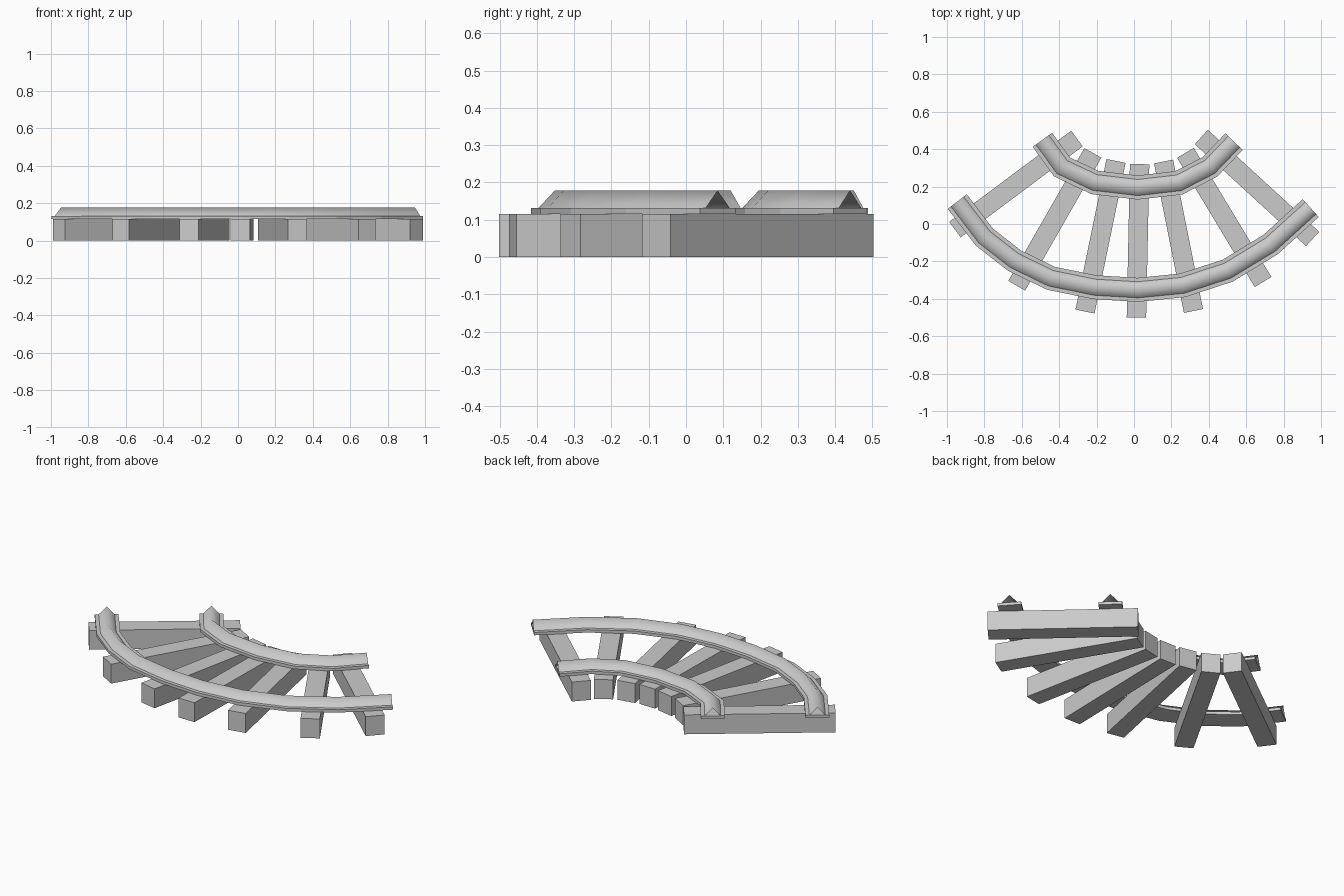
import bpy, bmesh
from mathutils import Vector

if "Cube" in bpy.data.objects:
    bpy.data.objects.remove(bpy.data.objects["Cube"])

TIE_TOP = 0.115
FLANGE_TOP = 0.132
RAIL_TOP = 0.178


def make_object(name, bm, smooth=False):
    bmesh.ops.recalc_face_normals(bm, faces=bm.faces)
    mesh = bpy.data.meshes.new(name)
    bm.to_mesh(mesh)
    bm.free()
    for p in mesh.polygons:
        p.use_smooth = smooth
    obj = bpy.data.objects.new(name, mesh)
    bpy.context.collection.objects.link(obj)
    return obj


def sweep(name, path, profile, closed, smooth):
    """Sweep a (side, height) profile along a flat path with mitred joints."""
    pts = [Vector(p) for p in path]
    bm = bmesh.new()
    rings = []
    for i, p in enumerate(pts):
        before = (p - pts[i - 1]).normalized() if i else None
        after = (pts[i + 1] - p).normalized() if i < len(pts) - 1 else None
        a, b = before or after, after or before
        t = (a + b).normalized()
        side = Vector((-t.y, t.x)) / max(t.dot(a), 0.5)
        rings.append([bm.verts.new((p.x + side.x * s, p.y + side.y * s, z))
                      for s, z in profile])
    n = len(profile)
    for r, q in zip(rings, rings[1:]):
        for j in range(n if closed else n - 1):
            k = (j + 1) % n
            bm.faces.new((r[j], r[k], q[k], q[j]))
    if closed:
        bm.faces.new(rings[0])
        bm.faces.new(rings[-1])
    return make_object(name, bm, smooth)


# Rails: flat flange below, open-ended peaked head above
rails = {
    "outer_rail": [(-.945, .12), (-.80, -.07), (-.64, -.195), (-.445, -.29),
                   (-.21, -.338), (.02, -.352), (.26, -.328), (.50, -.25),
                   (.73, -.11), (.945, .085)],
    "inner_rail": [(-.49, .45), (-.385, .305), (-.21, .222), (.02, .195),
                   (.24, .22), (.405, .305), (.535, .44)],
}
flange = [(-.064, TIE_TOP), (.064, TIE_TOP), (.064, FLANGE_TOP), (-.064, FLANGE_TOP)]
head = [(-.043, FLANGE_TOP), (0, RAIL_TOP), (.043, FLANGE_TOP)]
for name, path in rails.items():
    sweep(name + "_flange", path, flange, True, False)
    sweep(name + "_head", path, head, False, True)

# Ties: fanned square beams, from outer end to inner end
ties = [((-.957, -.03), (-.305, .457)),
        ((-.627, -.33), (-.22, .38)),
        ((-.262, -.468), (-.096, .337)),
        ((.013, -.5), (.03, .32)),
        ((.318, -.465), (.158, .334)),
        ((.69, -.31), (.275, .38)),
        ((.955, -.08), (.36, .465))]
beam = [(-.052, 0), (.052, 0), (.052, TIE_TOP), (-.052, TIE_TOP)]
for i, ends in enumerate(ties):
    sweep(f"tie_{i + 1}", ends, beam, True, False)
